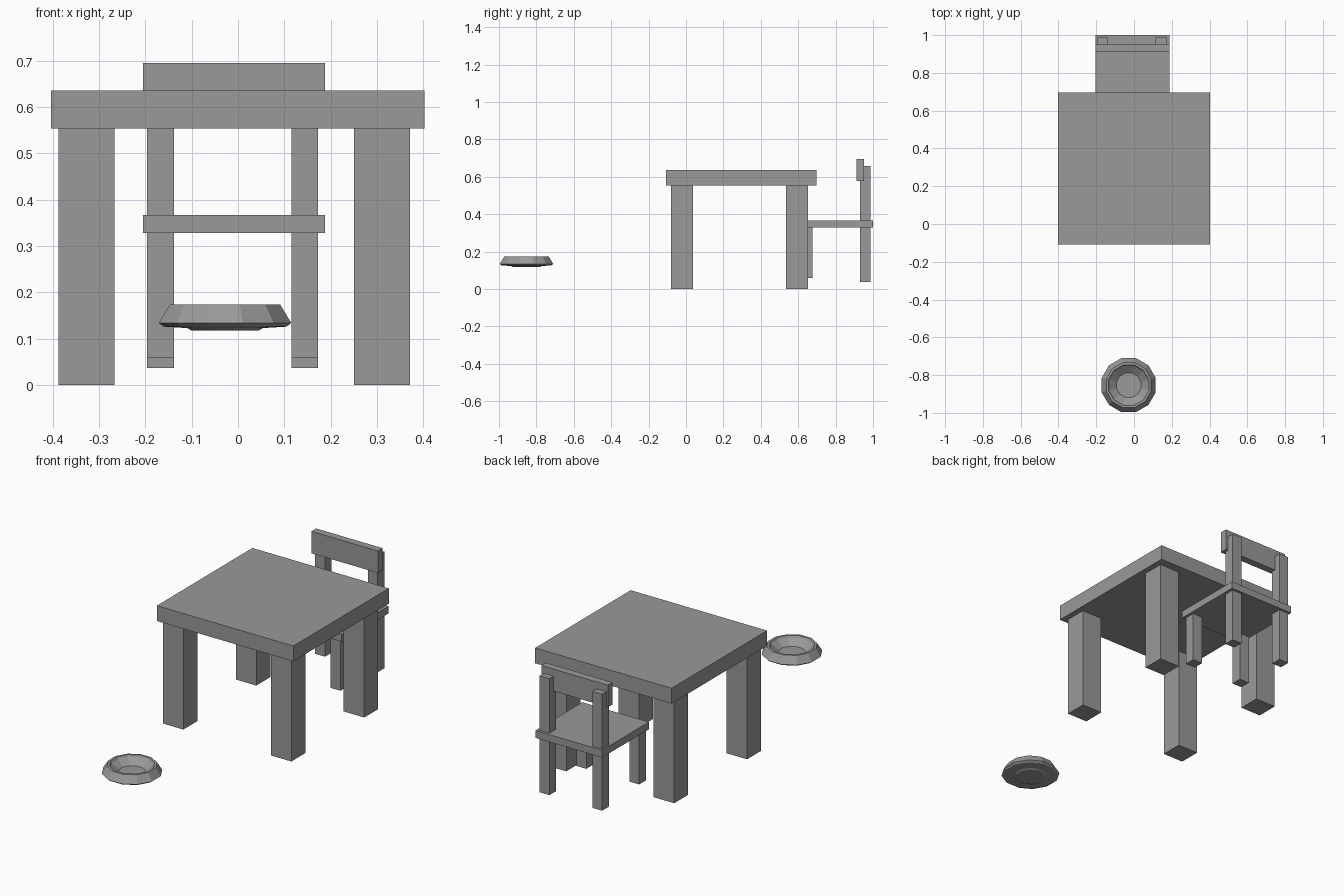
import bpy, bmesh, math

default = bpy.data.objects.get("Cube")
if default:
    bpy.data.objects.remove(default)

grey = bpy.data.materials.new("plain_grey")
grey.use_nodes = True
colour = (0.32, 0.32, 0.32, 1)
grey.diffuse_color = colour
grey.node_tree.nodes["Principled BSDF"].inputs["Base Color"].default_value = colour


def finish(name, bm):
    bmesh.ops.recalc_face_normals(bm, faces=bm.faces)
    mesh = bpy.data.meshes.new(name)
    bm.to_mesh(mesh)
    bm.free()
    mesh.materials.append(grey)
    obj = bpy.data.objects.new(name, mesh)
    bpy.context.collection.objects.link(obj)
    return obj


def box(name, x, y, z):
    """Box spanning the (low, high) range on each axis."""
    bm = bmesh.new()
    bmesh.ops.create_cube(bm, size=1)
    for v in bm.verts:
        v.co = [(lo + hi) / 2 + c * (hi - lo) for c, (lo, hi) in zip(v.co, (x, y, z))]
    return finish(name, bm)


def lathe(name, centre, profile, sides, turn):
    """Closed faceted solid from (radius, height) rings."""
    bm = bmesh.new()
    rings = []
    for r, z in profile:
        angles = [turn + math.tau * i / sides for i in range(sides)]
        rings.append([bm.verts.new((centre[0] + r * math.cos(a),
                                    centre[1] + r * math.sin(a), z)) for a in angles])
    for low, high in zip(rings, rings[1:]):
        for i in range(sides):
            j = (i + 1) % sides
            bm.faces.new((low[i], low[j], high[j], high[i]))
    bm.faces.new(rings[0])
    bm.faces.new(rings[-1])
    return finish(name, bm)


# Table
box("table_top", (-0.403, 0.402), (-0.108, 0.697), (0.553, 0.635))
for side, x in (("right", (-0.387, -0.266)), ("left", (0.25, 0.371))):
    box(f"table_front_leg_{side}", x, (-0.08, 0.038), (0, 0.553))
    box(f"table_back_leg_{side}", x, (0.534, 0.652), (0, 0.553))

# Chair tucked under the back edge
box("chair_seat", (-0.205, 0.188), (0.605, 1.0), (0.328, 0.367))
box("chair_backrest", (-0.205, 0.188), (0.911, 0.951), (0.578, 0.695))
for side, x in (("right", (-0.196, -0.138)), ("left", (0.115, 0.173))):
    box(f"chair_front_leg_{side}", x, (0.617, 0.675), (0.058, 0.328))
    box(f"chair_back_leg_{side}", x, (0.93, 0.987), (0.037, 0.658))

# Faceted bowl: base, flared wall, rim, sloping inside and floor
bowl = [(0.075, 0.118), (0.085, 0.123), (0.137, 0.126), (0.148, 0.134),
        (0.123, 0.174), (0.111, 0.174), (0.105, 0.164), (0.067, 0.135)]
lathe("bowl", (-0.028, -0.853), bowl, 12, math.radians(15))
